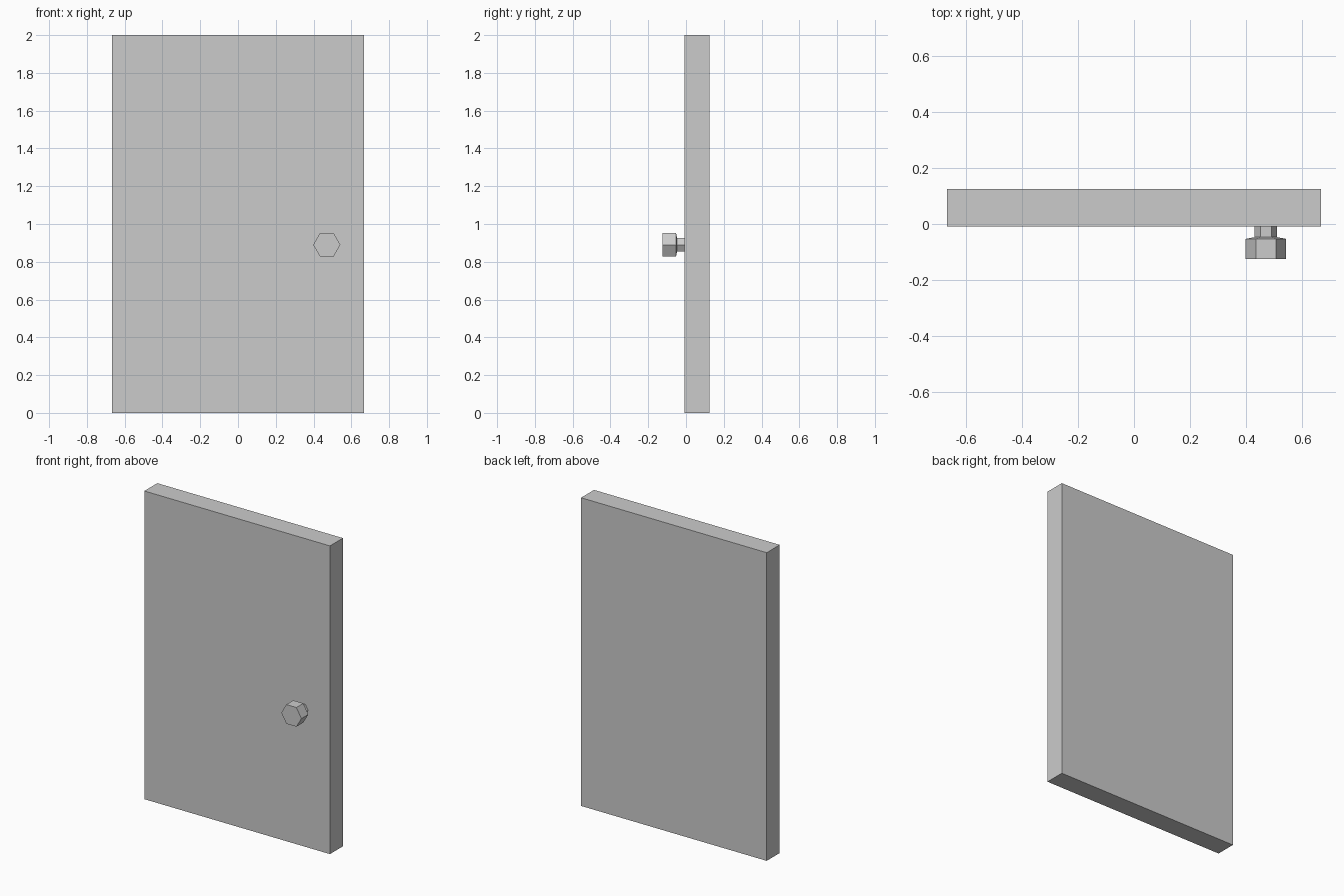
import bpy, bmesh
from math import cos, sin, pi

if "Cube" in bpy.data.objects:
    bpy.data.objects.remove(bpy.data.objects["Cube"])


def add_object(name, bm):
    bmesh.ops.recalc_face_normals(bm, faces=bm.faces)
    mesh = bpy.data.meshes.new(name)
    bm.to_mesh(mesh)
    bm.free()
    obj = bpy.data.objects.new(name, mesh)
    bpy.context.collection.objects.link(obj)
    return obj


DOOR_FRONT, DOOR_BACK = -0.009, 0.124

# Door slab
bm = bmesh.new()
bmesh.ops.create_cube(bm, size=1)
bmesh.ops.scale(bm, vec=(1.333, DOOR_BACK - DOOR_FRONT, 2.0), verts=bm.verts)
bmesh.ops.translate(bm, vec=(0, (DOOR_FRONT + DOOR_BACK) / 2, 1.0), verts=bm.verts)
add_object("door_panel", bm)

# Six-sided knob: neck, short flare and head, as (y, radius) rings
SIDES = 6
profile = [(DOOR_FRONT, 0.040), (-0.047, 0.040), (-0.053, 0.072), (-0.124, 0.072)]
bm = bmesh.new()
rings = [[bm.verts.new((r * cos(2 * pi * i / SIDES), y, r * sin(2 * pi * i / SIDES)))
          for i in range(SIDES)] for y, r in profile]
for a, b in zip(rings, rings[1:]):
    for i in range(SIDES):
        j = (i + 1) % SIDES
        bm.faces.new((a[i], a[j], b[j], b[i]))
bm.faces.new(rings[0])
bm.faces.new(rings[-1])
knob = add_object("door_knob", bm)
knob.location = (0.47, 0, 0.89)
